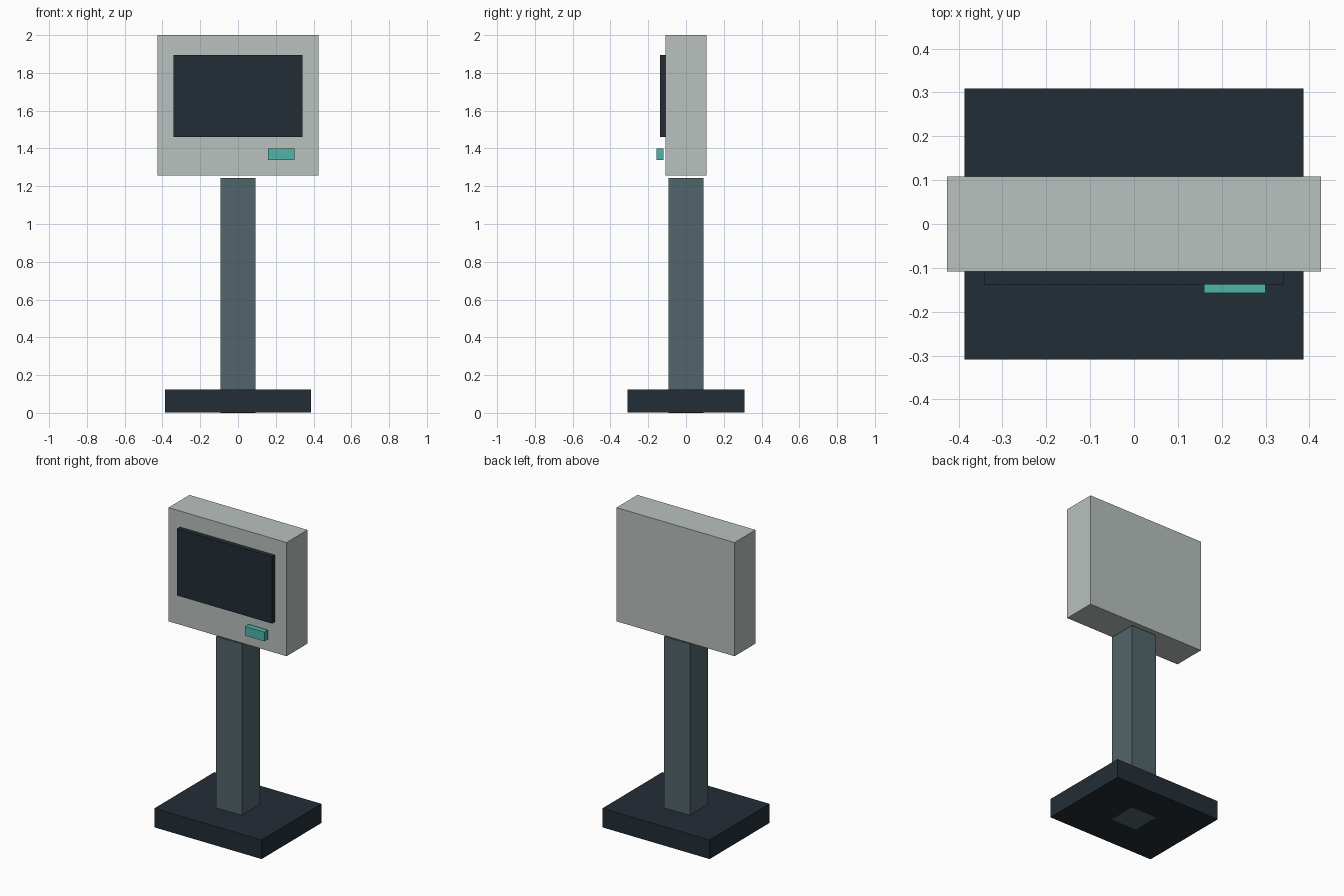
import bpy

cube = bpy.data.objects.get("Cube")
if cube:
    bpy.data.objects.remove(cube, do_unlink=True)


def material(name, rgb):
    mat = bpy.data.materials.new(name)
    mat.use_nodes = True
    colour = (*rgb, 1)
    mat.diffuse_color = colour
    bsdf = next(n for n in mat.node_tree.nodes if n.type == "BSDF_PRINCIPLED")
    bsdf.inputs["Base Color"].default_value = colour
    return mat


def box(name, x, y, z, mat):
    """Box spanning the given (low, high) range on each axis."""
    spans = (x, y, z)
    bpy.ops.mesh.primitive_cube_add(size=1, location=[(a + b) / 2 for a, b in spans])
    obj = bpy.context.object
    obj.name = obj.data.name = name
    obj.scale = [b - a for a, b in spans]
    bpy.ops.object.transform_apply(location=False, rotation=False, scale=True)
    obj.data.materials.append(mat)
    return obj


def both(v):
    return (-v, v)


navy = material("dark navy", (0.0168, 0.0262, 0.0369))
slate = material("slate grey", (0.0844, 0.130, 0.147))
pale = material("pale grey", (0.479, 0.533, 0.509))
teal = material("teal", (0.0762, 0.462, 0.392))

# Stand: the post runs through the base and shows on its underside
box("base", both(0.387), both(0.309), (0.001, 0.125), navy)
box("post", both(0.093), both(0.093), (0, 1.243), slate)

# Head: housing, raised screen and a button standing just off the front
box("housing", both(0.426), both(0.108), (1.258, 2), pale)
box("screen", both(0.342), (-0.138, -0.107), (1.46, 1.896), navy)
box("button", (0.16, 0.30), (-0.157, -0.12), (1.34, 1.40), teal)
